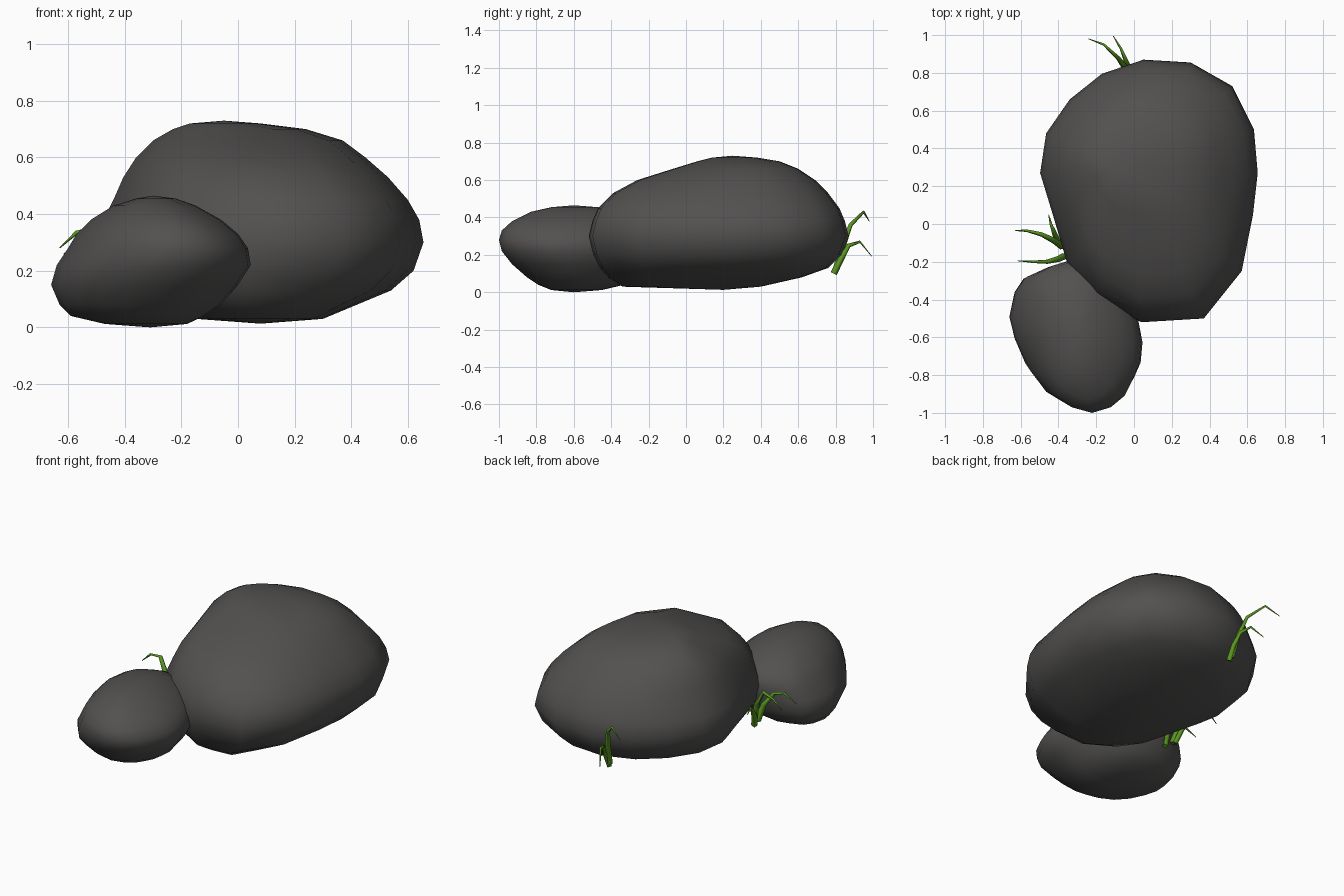
import bpy, bmesh

if "Cube" in bpy.data.objects:
    bpy.data.objects.remove(bpy.data.objects["Cube"])


def rock(name, outline, levels, bottom, top):
    """Loft a plan outline through levels of (z, xmin, xmax, ymin, ymax)."""
    xs, ys = [p[0] for p in outline], [p[1] for p in outline]
    x0, y0 = min(xs), min(ys)
    w, d = max(xs) - x0, max(ys) - y0
    unit = [((x - x0) / w, (y - y0) / d) for x, y in outline]
    n = len(unit)
    bm = bmesh.new()
    rings = [[bm.verts.new((a + u * (b - a), c + v * (e - c), z)) for u, v in unit]
             for z, a, b, c, e in levels]
    for lo, hi in zip(rings, rings[1:]):
        for i in range(n):
            j = (i + 1) % n
            bm.faces.new((lo[i], lo[j], hi[j], hi[i]))
    for ring, tip in ((rings[0], bottom), (rings[-1], top)):
        v = bm.verts.new(tip)
        for i in range(n):
            bm.faces.new((ring[i], ring[(i + 1) % n], v))
    bmesh.ops.recalc_face_normals(bm, faces=bm.faces)
    for f in bm.faces:
        f.smooth = True
    me = bpy.data.meshes.new(name)
    bm.to_mesh(me)
    bm.free()
    ob = bpy.data.objects.new(name, me)
    bpy.context.collection.objects.link(ob)
    m = bpy.data.materials.get("stone") or bpy.data.materials.new("stone")
    m.diffuse_color = (0.085, 0.082, 0.08, 1)
    m.use_nodes = True
    m.node_tree.nodes["Principled BSDF"].inputs["Base Color"].default_value = m.diffuse_color
    me.materials.append(m)


# Large rock
rock("large_rock",
     [(.05, .87), (.3, .855), (.52, .73), (.635, .5), (.655, .27), (.63, .05),
      (.57, -.25), (.37, -.5), (.04, -.52), (-.21, -.39), (-.35, -.22), (-.43, .05),
      (-.497, .27), (-.465, .48), (-.34, .66), (-.17, .795)],
     [(.03, -.15, .30, -.34, .40), (.08, -.33, .42, -.42, .62),
      (.13, -.41, .54, -.46, .76), (.20, -.47, .62, -.495, .83),
      (.30, -.497, .655, -.52, .87), (.38, -.475, .64, -.50, .85),
      (.45, -.44, .60, -.47, .82), (.53, -.405, .53, -.39, .76),
      (.60, -.36, .45, -.26, .69), (.66, -.30, .37, -.07, .60),
      (.70, -.23, .24, .06, .50), (.72, -.17, .08, .14, .38)],
     (.08, .2, .013), (-.05, .25, .73))

# Small rock leaning against its front left
rock("small_rock",
     [(-.24, -1), (-.13, -.97), (-.05, -.91), (0, -.82), (.035, -.74), (.045, -.63),
      (.02, -.5), (-.03, -.4), (-.1, -.3), (-.2, -.22), (-.36, -.19), (-.47, -.22),
      (-.58, -.27), (-.63, -.35), (-.66, -.5), (-.63, -.63), (-.57, -.78),
      (-.48, -.9), (-.36, -.97)],
     [(.012, -.47, -.18, -.72, -.45), (.04, -.59, -.12, -.79, -.33),
      (.08, -.63, -.06, -.85, -.27), (.15, -.66, .0, -.93, -.22),
      (.22, -.64, .045, -.985, -.2), (.28, -.60, .035, -1.0, -.19),
      (.33, -.57, .0, -.985, -.2), (.38, -.52, -.06, -.93, -.25),
      (.43, -.44, -.15, -.83, -.36), (.455, -.36, -.22, -.72, -.47)],
     (-.31, -.6, 0), (-.3, -.6, .465))

# Grass blades: tapered tubes along short bent paths
green = bpy.data.materials.new("grass")
green.diffuse_color = (0.1, 0.3, 0.015, 1)
green.use_nodes = True
green.node_tree.nodes["Principled BSDF"].inputs["Base Color"].default_value = green.diffuse_color
blades = {
    "back_grass_low": [(-.03, .79, .1), (-.03, .83, .18), (-.045, .87, .25), (-.07, .93, .27), (-.11, .995, .19)],
    "back_grass_high": [(-.04, .80, .12), (-.055, .84, .25), (-.085, .88, .36), (-.16, .95, .43), (-.24, .98, .38)],
    "side_grass_long": [(-.38, -.12, .1), (-.42, -.09, .25), (-.49, -.055, .35), (-.57, -.035, .335), (-.63, -.035, .28)],
    "side_grass_front": [(-.37, -.17, .1), (-.40, -.185, .2), (-.46, -.2, .28), (-.53, -.2, .3), (-.615, -.195, .26)],
    "side_grass_short": [(-.39, -.11, .1), (-.41, -.08, .17), (-.425, -.04, .23), (-.44, 0, .26), (-.452, .05, .24)],
}
for name, pts in blades.items():
    cu = bpy.data.curves.new(name, 'CURVE')
    cu.dimensions = '3D'
    cu.bevel_depth = 0.018
    cu.bevel_resolution = 0
    cu.use_fill_caps = True
    s = cu.splines.new('POLY')
    s.points.add(len(pts) - 1)
    for p, co, r in zip(s.points, pts, (1, .9, .65, .4, .1)):
        p.co = (*co, 1)
        p.radius = r
    cu.materials.append(green)
    ob = bpy.data.objects.new(name, cu)
    bpy.context.collection.objects.link(ob)
